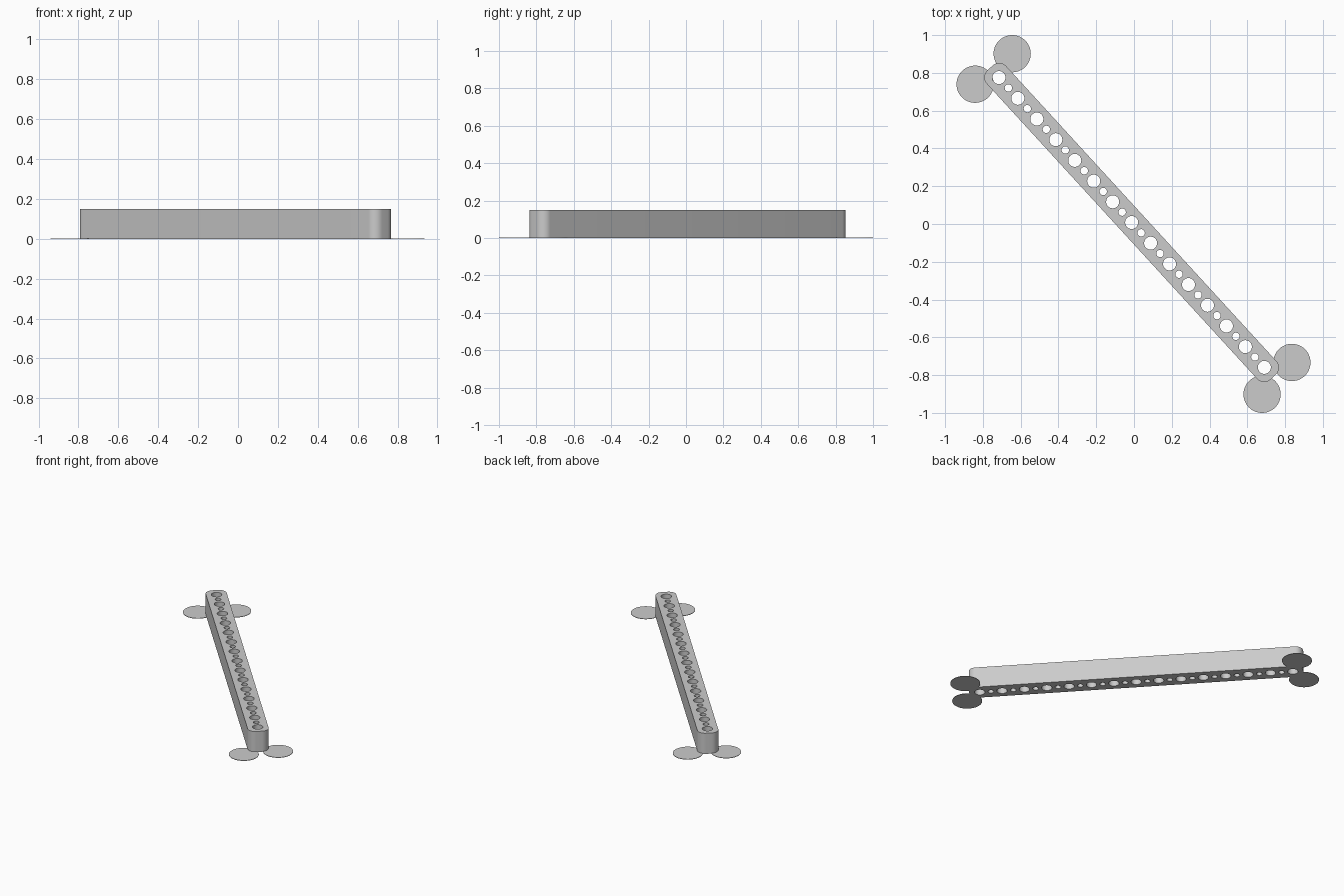
import bpy, bmesh, math
from mathutils import Vector, Matrix

if "Cube" in bpy.data.objects:
    bpy.data.objects.remove(bpy.data.objects["Cube"])

PITCH, COUNT = 0.1486, 15       # large hole spacing and number
HALF_W, CORNER, HEIGHT = 0.0695, 0.05, 0.15
HALF_L = PITCH * (COUNT - 1) / 2 + HALF_W
ANGLE = math.atan2(-1.535, 1.406)
CENTRE = Vector((-0.0125, 0.008, 0))

grey = bpy.data.materials.new("light grey plastic")
grey.diffuse_color = (0.6, 0.6, 0.6, 1)
grey.use_nodes = True
grey.node_tree.nodes["Principled BSDF"].inputs["Base Color"].default_value = grey.diffuse_color


def arc(cx, cy, r, start, end, n):
    return [(cx + r * math.cos(start + (end - start) * i / n),
             cy + r * math.sin(start + (end - start) * i / n)) for i in range(n + 1)]


def circle(cx, r, n):
    return arc(cx, 0, r, 0, math.tau, n)[:-1]


def plate(name, loops, height, matrix):
    """Fill an outline with holes and extrude it upwards."""
    bm = bmesh.new()
    for pts in loops:
        verts = [bm.verts.new((x, y, 0)) for x, y in pts]
        for a, b in zip(verts, verts[1:] + verts[:1]):
            bm.edges.new((a, b))
    bmesh.ops.triangle_fill(bm, use_beauty=True, edges=bm.edges[:], normal=(0, 0, 1))
    result = bmesh.ops.extrude_face_region(bm, geom=bm.faces[:], use_keep_orig=True)
    for v in [g for g in result["geom"] if isinstance(g, bmesh.types.BMVert)]:
        v.co.z += height
    bmesh.ops.recalc_face_normals(bm, faces=bm.faces[:])
    mesh = bpy.data.meshes.new(name)
    bm.to_mesh(mesh)
    bm.free()
    mesh.materials.append(grey)
    mesh.transform(matrix)
    obj = bpy.data.objects.new(name, mesh)
    bpy.context.collection.objects.link(obj)
    bpy.ops.object.select_all(action='DESELECT')
    obj.select_set(True)
    bpy.context.view_layer.objects.active = obj
    bpy.ops.object.shade_smooth_by_angle(angle=math.radians(30))
    return obj


# Beam outline with rounded corners
outline = []
for k, (sx, sy) in enumerate([(1, 1), (-1, 1), (-1, -1), (1, -1)]):
    outline += arc(sx * (HALF_L - CORNER), sy * (HALF_W - CORNER), CORNER,
                   k * math.pi / 2, (k + 1) * math.pi / 2, 12)

# Large holes, with small holes midway between them
first = -PITCH * (COUNT - 1) / 2
holes = [circle(first + i * PITCH, 0.0345, 32) for i in range(COUNT)]
holes += [circle(first + (i + 0.5) * PITCH, 0.0195, 24) for i in range(COUNT - 1)]

plate("beam", [outline] + holes, HEIGHT,
      Matrix.Translation(CENTRE) @ Matrix.Rotation(ANGLE, 4, 'Z'))

# Thin round pads at the corners
for i, (x, y) in enumerate([(-0.841, 0.74), (-0.645, 0.9015),
                            (0.836, -0.733), (0.678, -0.9015)]):
    plate(f"corner_pad_{i + 1}", [circle(0, 0.0985, 64)], 0.003,
          Matrix.Translation((x, y, 0)))
